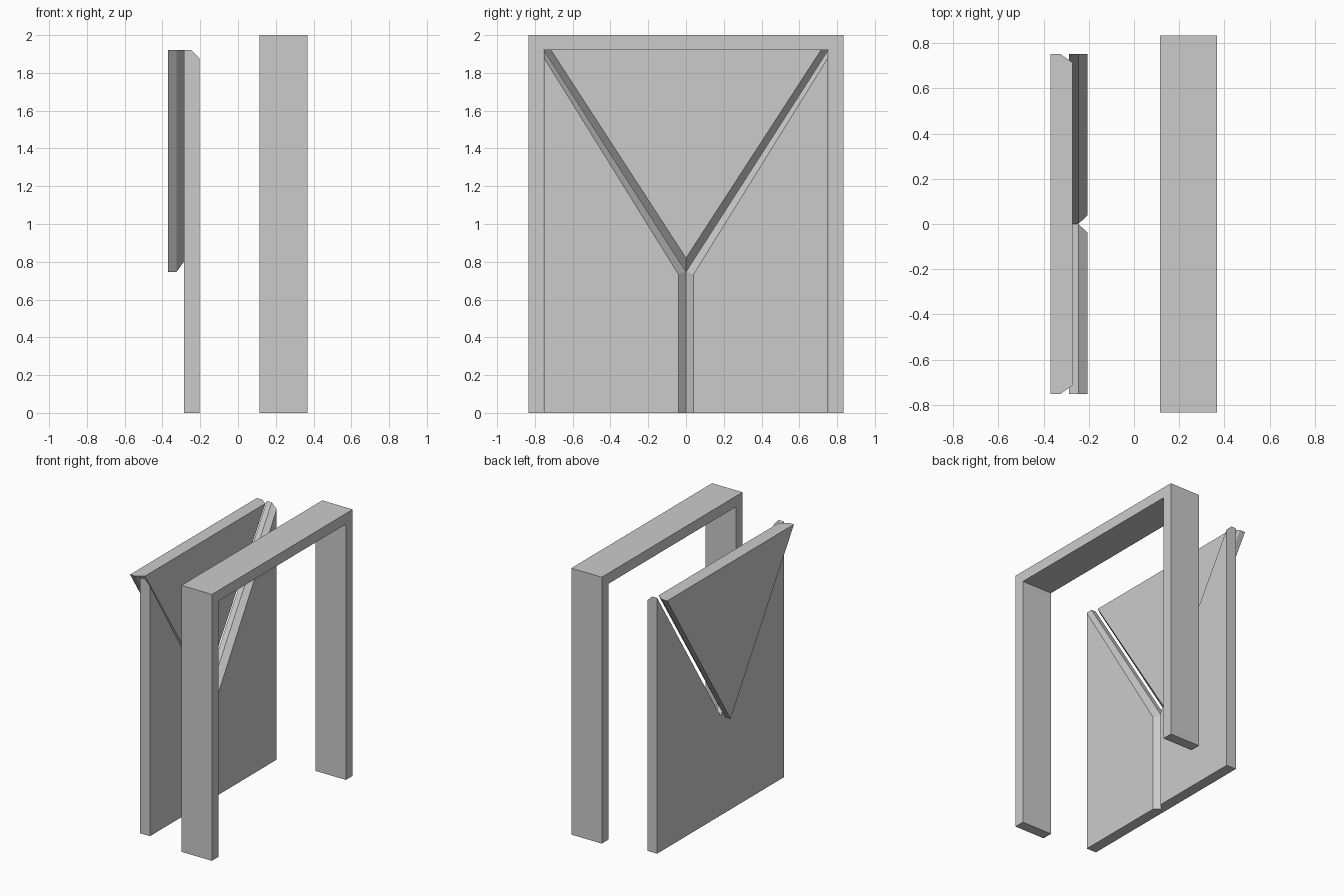
import bpy
import bmesh

if "Cube" in bpy.data.objects:
    bpy.data.objects.remove(bpy.data.objects["Cube"])


def loft(name, layers):
    """Solid through matching (y, z) outlines placed at increasing x."""
    bm = bmesh.new()
    rings = [[bm.verts.new((x, y, z)) for y, z in pts] for x, pts in layers]
    bm.faces.new(rings[0])
    bm.faces.new(rings[-1])
    n = len(rings[0])
    for a, b in zip(rings, rings[1:]):
        for i in range(n):
            j = (i + 1) % n
            quad = []
            for v in (a[i], a[j], b[j], b[i]):
                if all((v.co - q.co).length > 1e-6 for q in quad):
                    quad.append(v)
            bm.faces.new(quad)
    bmesh.ops.recalc_face_normals(bm, faces=bm.faces)
    mesh = bpy.data.meshes.new(name)
    bm.to_mesh(mesh)
    bm.free()
    obj = bpy.data.objects.new(name, mesh)
    bpy.context.collection.objects.link(obj)
    return obj


W, H = 0.835, 2.0          # frame half width and height
w, h = 0.755, 1.92         # opening half width and height
apex = 0.747               # where the three door panels meet

# Door frame: upside-down U
arch = [(-W, 0), (-W, H), (W, H), (W, 0), (w, 0), (w, h), (-w, h), (-w, 0)]
loft("door_frame", [(0.115, arch), (0.368, arch)])

# Two lower door panels, chamfered along the meeting edges
for side, label in ((-1, "left"), (1, "right")):
    full = [(0, 0), (side * 0.752, 0), (side * 0.752, h), (0, apex)]
    inset = [(side * 0.04, 0), (side * 0.752, 0),
             (side * 0.752, 1.88), (side * 0.04, 0.733)]
    loft(label + "_door_panel", [(-0.287, full), (-0.246, full), (-0.205, inset)])

# Triangular upper panel, pulled back, with bevelled sloping edges
outer = [(-0.752, h), (0.752, h), (0, apex)]
inner = [(-0.714, h), (0.714, h), (0, 0.82)]
loft("upper_door_panel", [(-0.37, outer), (-0.325, outer), (-0.272, inner)])
